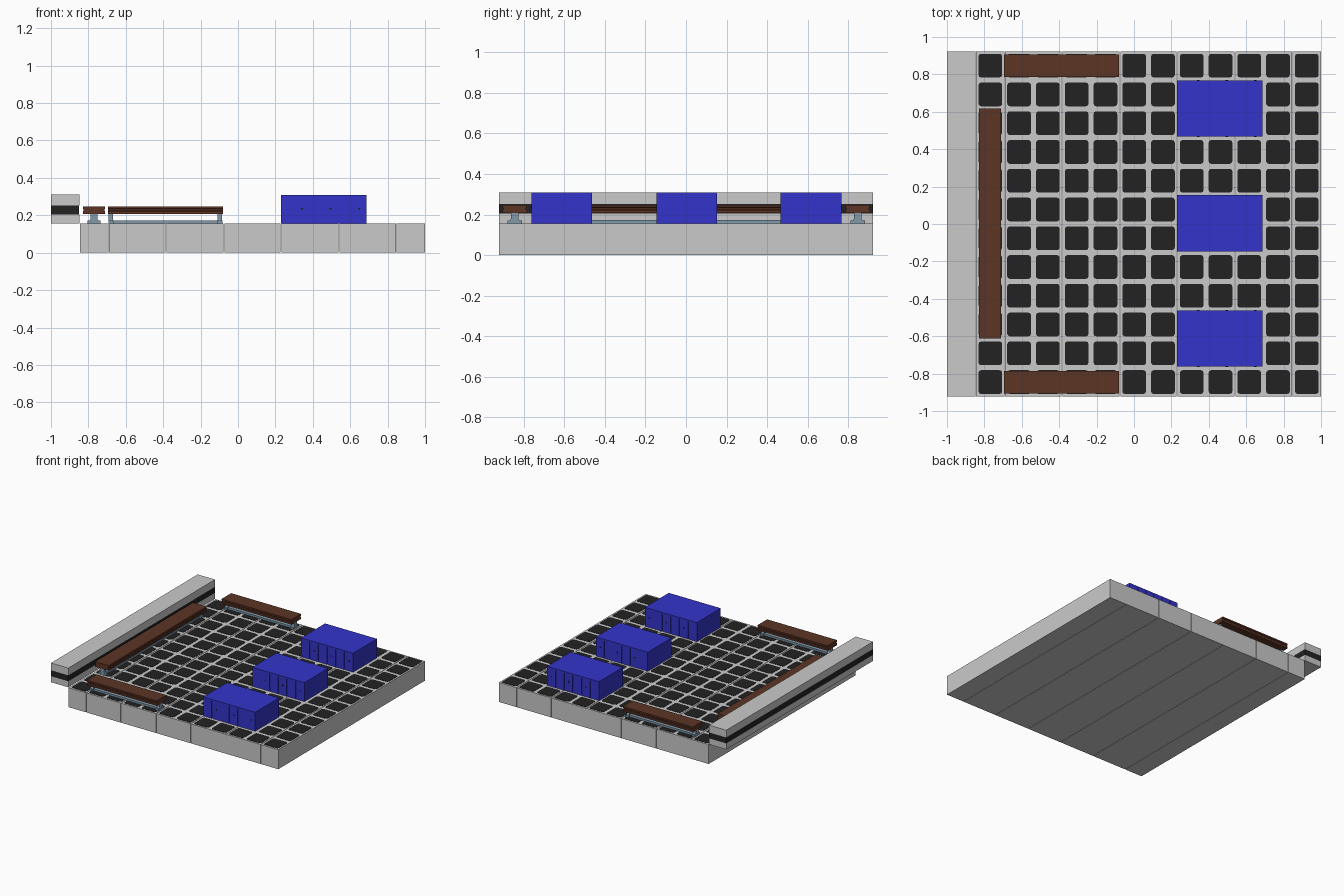
import bpy, bmesh, math
from mathutils import Matrix, Vector

if "Cube" in bpy.data.objects:
    bpy.data.objects.remove(bpy.data.objects["Cube"])


def material(name, rgb):
    m = bpy.data.materials.new(name)
    m.diffuse_color = (*rgb, 1)
    m.use_nodes = True
    m.node_tree.nodes["Principled BSDF"].inputs["Base Color"].default_value = m.diffuse_color
    return m


GREY = material("concrete grey", (0.59, 0.59, 0.59))
BLACK = material("black", (0.016, 0.016, 0.016))
BLUE = material("blue", (0.034, 0.034, 0.60))
BROWN = material("wood brown", (0.108, 0.035, 0.018))
STEEL = material("steel blue", (0.22, 0.32, 0.41))


def finish(name, bm, mat):
    bmesh.ops.recalc_face_normals(bm, faces=bm.faces)
    me = bpy.data.meshes.new(name)
    bm.to_mesh(me)
    bm.free()
    me.materials.append(mat)
    ob = bpy.data.objects.new(name, me)
    bpy.context.collection.objects.link(ob)
    return ob


def add_box(bm, x0, x1, y0, y1, z0, z1):
    mat = Matrix.Translation(((x0 + x1) / 2, (y0 + y1) / 2, (z0 + z1) / 2)) \
        @ Matrix.Diagonal((x1 - x0, y1 - y0, z1 - z0, 1))
    bmesh.ops.create_cube(bm, size=1, matrix=mat)


def add_prism(bm, points, depth):
    """Extrude a closed loop of 3D points along a vector."""
    f = bm.faces.new([bm.verts.new(p) for p in points])
    r = bmesh.ops.extrude_face_region(bm, geom=[f])
    moved = [v for v in r["geom"] if isinstance(v, bmesh.types.BMVert)]
    bmesh.ops.translate(bm, verts=moved, vec=depth)
    # the start face stays as the closing cap


def box(name, mat, *dims):
    bm = bmesh.new()
    add_box(bm, *dims)
    return finish(name, bm, mat)


TOP, P, HY = 0.155, 0.1538, 0.922

# Floor slabs, split by narrow seams
cuts = [-0.845, -0.69, -0.385, -0.075, 0.23, 0.54, 0.845, 1.0]
for i, (a, b) in enumerate(zip(cuts, cuts[1:])):
    g = 0.0015
    box(f"floor_slab_{i + 1}", GREY, a + (g if i else 0), b - (g if i < 6 else 0),
        -HY, HY, 0, TOP)

# Paving tiles with rounded corners, a 12 by 12 grid
bm = bmesh.new()
h, r = 0.0635, 0.014
for i in range(12):
    for j in range(12):
        cx, cy = -0.845 + P * (i + 0.5), -HY + P * (j + 0.5)
        loop = []
        for q, (sx, sy) in enumerate(((1, 1), (-1, 1), (-1, -1), (1, -1))):
            for k in range(3):
                t = math.pi / 2 * (q + k / 2)
                loop.append((cx + sx * (h - r) + r * math.cos(t),
                             cy + sy * (h - r) + r * math.sin(t), TOP - 0.002))
        add_prism(bm, loop, Vector((0, 0, 0.004)))
finish("paving_tiles", bm, BLACK)

# Low wall with a dark stripe
box("wall_bottom", GREY, -1, -0.848, -HY, HY, 0.157, 0.205)
box("wall_stripe", BLACK, -0.999, -0.849, -HY, HY, 0.205, 0.252)
box("wall_top", GREY, -1, -0.848, -HY, HY, 0.252, 0.31)


# Benches: local length along x, then turned and placed
def bench(name, length, loc, angle):
    L = length / 2
    place = Matrix.Translation(loc) @ Matrix.Rotation(angle, 4, 'Z')
    # seat plank with a shallow groove along each long side
    side = [(0.060, 0.208), (0.060, 0.221), (0.056, 0.225), (0.056, 0.233),
            (0.060, 0.237), (0.060, 0.248)]
    prof = side + [(-y, z) for y, z in reversed(side)]
    bm = bmesh.new()
    add_prism(bm, [(-L, y, z) for y, z in prof], Vector((2 * L, 0, 0)))
    finish(name + "_seat", bm, BROWN).matrix_world = place
    # steel frame: foot rail, end posts and feet
    bm = bmesh.new()
    add_box(bm, -L + 0.005, L - 0.005, -0.02, 0.02, 0.157, 0.172)
    for s in (-1, 1):
        x = s * (L - 0.016)
        add_box(bm, x - 0.013, x + 0.013, -0.035, 0.035, 0.157, 0.171)
        post = [(-0.024, 0.171), (0.024, 0.171), (0.018, 0.18), (0.018, 0.209),
                (-0.018, 0.209), (-0.018, 0.18)]
        add_prism(bm, [(x - 0.012, y, z) for y, z in post], Vector((0.024, 0, 0)))
    finish(name + "_frame", bm, STEEL).matrix_world = place


bench("long_bench", 1.23, (-0.770, 0.003, 0), math.pi / 2)
bench("back_bench", 0.615, (-0.388, 0.847, 0), 0)
bench("front_bench", 0.615, (-0.388, -0.845, 0), 0)

# Blue storage boxes: core, lid and vertical side panels with dark fasteners
X0, X1, Z0, Z1 = 0.229, 0.686, 0.157, 0.308
for n, cy in enumerate((-0.613, 0.004, 0.617)):
    y0, y1 = cy - 0.15, cy + 0.15
    bm = bmesh.new()
    add_box(bm, X0, X1, y0 + 0.005, y1 - 0.005, Z0, Z1)
    add_box(bm, X0, X1, y0, y1, Z1 - 0.012, Z1)
    w = (X1 - X0) / 6
    for k in range(6):
        a = X0 + k * w
        for u, v in ((y0, y0 + 0.006), (y1 - 0.006, y1)):
            add_box(bm, a + (0.0025 if k else 0), a + w - (0.0025 if k < 5 else 0),
                    u, v, Z0, Z1 - 0.011)
    finish(f"storage_box_{n + 1}", bm, BLUE)
    bm = bmesh.new()
    for k in range(1, 6, 2):
        for y in (y0, y1):
            m = Matrix.Translation((X0 + (k + 0.5) * w, y, 0.235)) \
                @ Matrix.Rotation(math.pi / 2, 4, 'X')
            bmesh.ops.create_cone(bm, cap_ends=True, segments=10, radius1=0.006,
                                  radius2=0.006, depth=0.004, matrix=m)
    finish(f"box_fasteners_{n + 1}", bm, BLACK)
